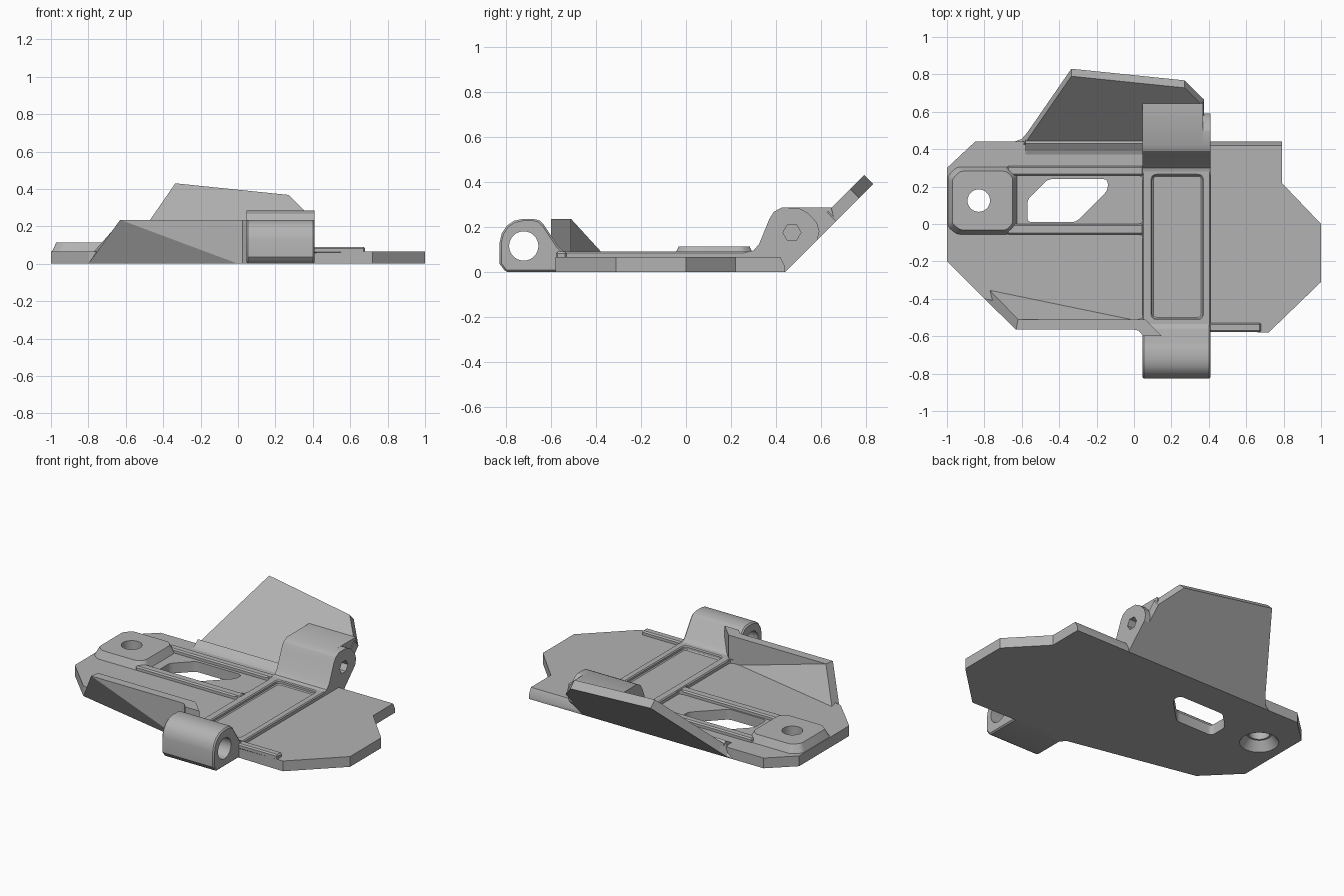
import bpy, bmesh, math
from mathutils import Vector

if "Cube" in bpy.data.objects:
    bpy.data.objects.remove(bpy.data.objects["Cube"])

grey = bpy.data.materials.new("plain grey")
grey.use_nodes = True
grey.diffuse_color = (0.45, 0.45, 0.45, 1)
grey.node_tree.nodes["Principled BSDF"].inputs["Base Color"].default_value = (0.45, 0.45, 0.45, 1)


def finish(name, bm):
    bmesh.ops.recalc_face_normals(bm, faces=bm.faces)
    mesh = bpy.data.meshes.new(name)
    bm.to_mesh(mesh)
    bm.free()
    mesh.materials.append(grey)
    obj = bpy.data.objects.new(name, mesh)
    bpy.context.collection.objects.link(obj)
    return obj


def extrude(name, points, offset):
    """Solid made by sweeping a flat polygon along an offset."""
    bm = bmesh.new()
    face = bm.faces.new([bm.verts.new(p) for p in points])
    top = bmesh.ops.extrude_face_region(bm, geom=[face])["geom"]
    bmesh.ops.translate(bm, vec=Vector(offset),
                        verts=[v for v in top if isinstance(v, bmesh.types.BMVert)])
    return finish(name, bm)


def slab(name, outline, low, high):
    return extrude(name, [(x, y, low) for x, y in outline], (0, 0, high - low))


def across(name, profile, left, right):
    return extrude(name, [(left, y, z) for y, z in profile], (right - left, 0, 0))


def rect(x1, x2, y1, y2):
    return [(x1, y1), (x2, y1), (x2, y2), (x1, y2)]


def rounded(points, radius, steps=4):
    """Round every corner of an outline with a short curve."""
    result = []
    for i, p in enumerate(points):
        p = Vector(p)
        a = (Vector(points[i - 1]) - p).normalized() * radius + p
        b = (Vector(points[(i + 1) % len(points)]) - p).normalized() * radius + p
        for k in range(steps + 1):
            t = k / steps
            result.append(tuple(a * (1 - t) ** 2 + p * 2 * t * (1 - t) + b * t * t))
    return result


def circle(cx, cy, radius, sides=32):
    return [(cx + radius * math.cos(math.tau * i / sides),
             cy + radius * math.sin(math.tau * i / sides)) for i in range(sides)]


def apply(obj, mod):
    bpy.context.view_layer.objects.active = obj
    bpy.ops.object.modifier_apply(modifier=mod.name)


def cut(obj, cutter):
    cutter.hide_render = True
    mod = obj.modifiers.new("cut", 'BOOLEAN')
    mod.operation = 'DIFFERENCE'
    mod.solver = 'EXACT'
    mod.object = cutter
    apply(obj, mod)
    bpy.data.objects.remove(cutter)


def bevel(obj, width, segments=1):
    mod = obj.modifiers.new("edge", 'BEVEL')
    mod.width = width
    mod.segments = segments
    mod.limit_method = 'ANGLE'
    mod.angle_limit = math.radians(40)
    apply(obj, mod)


def smooth(obj):
    bpy.ops.object.select_all(action='DESELECT')
    obj.select_set(True)
    bpy.context.view_layer.objects.active = obj
    bpy.ops.object.shade_smooth_by_angle(angle=math.radians(28))


def cone(name, x, y, low, high, r_low, r_high):
    bm = bmesh.new()
    bmesh.ops.create_cone(bm, cap_ends=True, segments=32, radius1=r_low,
                          radius2=r_high, depth=high - low)
    bmesh.ops.translate(bm, verts=bm.verts, vec=(x, y, (low + high) / 2))
    return finish(name, bm)


FLOOR, RIB = 0.065, 0.09
SCREW = (-0.83, 0.125)

# Base plate with window, countersunk screw hole and sloped back edge
plate = slab("base_plate", [(-1, -0.2), (-0.8, -0.4), (0, -0.565), (0.72, -0.58),
                            (1, -0.31), (1, 0), (0.79, 0.22), (0.79, 0.44),
                            (-0.85, 0.44), (-1, 0.3)], 0, FLOOR)
window = [(-0.57, 0.01), (-0.31, 0.01), (-0.14, 0.18), (-0.14, 0.24),
          (-0.46, 0.24), (-0.57, 0.13)]
cut(plate, slab("window_cutter", rounded(window, 0.025), -0.1, 0.2))
cut(plate, across("edge_cutter", [(0.416, 0.07), (0.46, 0.07), (0.46, 0.02), (0.441, 0.02)], 0.41, 0.9))
cut(plate, cone("sink_cutter", *SCREW, -0.01, 0.07, 0.12, 0.06))

# Screw pad: chamfered block tapering towards its top
pad = slab("screw_pad", rounded([(-1, -0.02), (-0.95, -0.06), (-0.66, -0.06), (-0.62, -0.02),
                                 (-0.62, 0.27), (-0.66, 0.31), (-0.95, 0.31), (-1, 0.26)], 0.02),
           FLOOR - 0.01, 0.113)
for v in pad.data.vertices:
    if v.co.z > 0.1:
        v.co.x = -0.81 + (v.co.x + 0.81) * 0.85
        v.co.y = 0.125 + (v.co.y - 0.125) * 0.85
cut(pad, cone("pad_hole_cutter", *SCREW, 0, 0.2, 0.06, 0.06))

# Raised frame around a sunken panel
frame = slab("panel_frame", rect(0.045, 0.41, -0.55, 0.42), FLOOR - 0.01, RIB)
cut(frame, slab("panel_cutter", rounded(rect(0.097, 0.365, -0.505, 0.26), 0.025), FLOOR, 0.2))
bevel(frame, 0.006)

# Raised ribs on the floor
for name, area in (("rear_rib", rect(-0.68, 0.05, 0.26, 0.31)),
                   ("middle_rib", rect(-0.68, 0.05, -0.055, 0.0)),
                   ("front_rail", rect(0.4, 0.68, -0.578, -0.528))):
    bevel(slab(name, area, FLOOR - 0.01, RIB), 0.008)

# Corner fillets where the ribs meet the frame
for i, (y, s) in enumerate(((0.26, -1), (0.0, 1), (-0.055, -1), (-0.51, 1))):
    slab("rib_fillet_%d" % i, [(0.05, y), (0.02, y), (0.042, y + s * 0.008), (0.05, y + s * 0.03)],
         FLOOR - 0.01, RIB - 0.002)

# Front guard wall: leaning triangle at the corner turning into an upright wall
corners = [(-0.8, -0.4, 0), (-0.63, -0.565, 0.235), (0, -0.565, 0), (0, -0.565, 0.235),
           (-0.775, -0.35, 0.06), (-0.62, -0.51, 0.235), (0, -0.51, 0.06), (0, -0.51, 0.235)]
bm = bmesh.new()
vs = [bm.verts.new(c) for c in corners]
for f in ((0, 1, 2), (1, 3, 2), (4, 6, 5), (5, 6, 7), (1, 5, 7, 3),
          (2, 3, 7, 6), (0, 4, 5, 1), (0, 2, 6, 4)):
    bm.faces.new([vs[i] for i in f])
finish("front_guard", bm)
slab("guard_joint", [(0, -0.565), (0.025, -0.57), (0.05, -0.6), (0.15, -0.6), (0.06, -0.51), (0, -0.51)],
     0, 0.235)

# Front hinge barrel
barrel = across("front_barrel", [(-0.8, 0), (-0.827, 0.035), (-0.827, 0.13), (-0.818, 0.17),
                                 (-0.795, 0.205), (-0.763, 0.227), (-0.725, 0.235),
                                 (-0.675, 0.235), (-0.65, 0.228), (-0.63, 0.208),
                                 (-0.565, 0.11), (-0.55, 0.095), (-0.52, 0.085),
                                 (-0.5, 0.07), (-0.5, 0)], 0.045, 0.41)
bevel(barrel, 0.008)
cut(barrel, across("barrel_cutter", circle(-0.72, 0.115, 0.065), -0.1, 0.6))

# Rear hinge: a block running into the flap and a rounded cheek
rise = [(0.44, 0), (0.26, 0.02), (0.26, 0.085), (0.3, 0.095), (0.325, 0.125),
        (0.37, 0.235), (0.39, 0.267), (0.425, 0.285)]
block = across("rear_hinge_block", rise + [(0.645, 0.285), (0.66, 0.22)], 0.045, 0.37)
cheek = across("rear_hinge_cheek", rise + [(0.5, 0.284), (0.54, 0.262), (0.58, 0.22),
                                           (0.592, 0.18), (0.583, 0.143)], 0.365, 0.41)
for part in (block, cheek):
    cut(part, across("hex_cutter", circle(0.47, 0.175, 0.04, 6), 0.2, 0.6))

# Tilted rear flap with a small foot at its outer end
flap = [(-0.64, 0.44), (-0.6, 0.455), (-0.57, 0.49), (-0.335, 0.83), (0.27, 0.768),
        (0.375, 0.665), (0.375, 0.44)]
extrude("rear_flap", [(x, y, y - 0.44) for x, y in flap], (0, -0.04, 0.04))
across("flap_fillet", [(0.36, 0.06), (0.39, 0.073), (0.43, 0.1), (0.45, 0.08), (0.43, 0.03)], -0.58, 0.05)

for obj in (plate, pad, barrel, block, cheek):
    smooth(obj)
